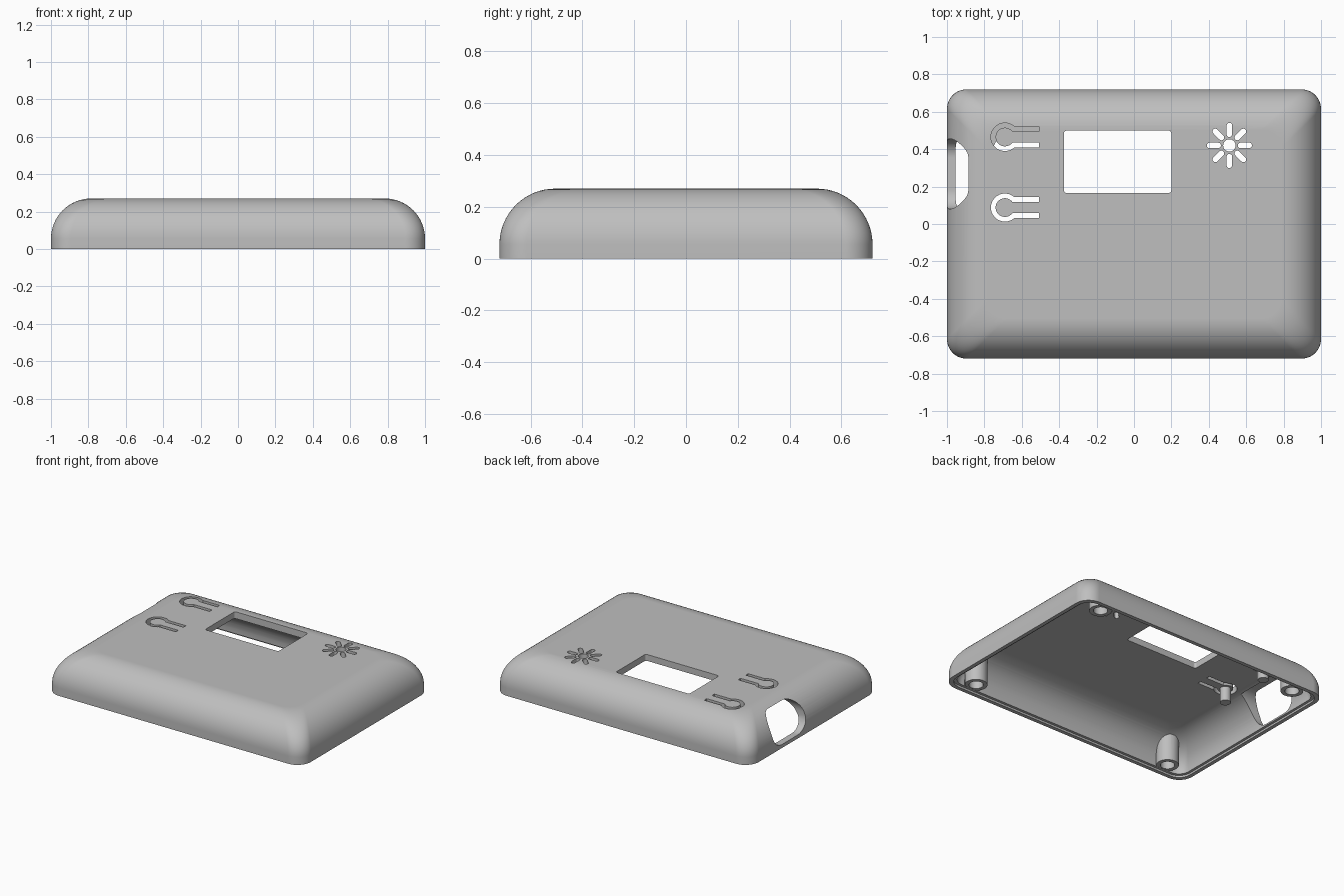
import bpy, bmesh, math
from math import sin, cos, pi, asin
from mathutils import Matrix

cube = bpy.data.objects.get("Cube")
if cube:
    bpy.data.objects.remove(cube, do_unlink=True)

HX, HY, TOP, FILLET = 1.0, 0.72, 0.27, 0.215
WALL = 0.045
CEILING = TOP - WALL

grey = bpy.data.materials.new("light grey plastic")
grey.use_nodes = True
colour = (0.52, 0.52, 0.52, 1)
grey.diffuse_color = colour
grey.node_tree.nodes["Principled BSDF"].inputs["Base Color"].default_value = colour


def arc(cx, cy, r, a0, a1, n):
    return [(cx + r * cos(a0 + (a1 - a0) * i / n), cy + r * sin(a0 + (a1 - a0) * i / n))
            for i in range(n + 1)]


def rounded_rect(hx, hy, r, n=12, cx=0, cy=0):
    pts = []
    for k, (sx, sy) in enumerate([(1, 1), (-1, 1), (-1, -1), (1, -1)]):
        pts += arc(cx + sx * (hx - r), cy + sy * (hy - r), r, k * pi / 2, (k + 1) * pi / 2, n)
    return pts


def circle(cx, cy, r, n=32):
    return arc(cx, cy, r, 0, 2 * pi, n)[:-1]


def loft(name, layers, matrix=None):
    """Closed solid through (outline, z) layers."""
    bm = bmesh.new()
    rings = [[bm.verts.new((x, y, z)) for x, y in pts] for pts, z in layers]
    bm.faces.new(rings[0][::-1])
    bm.faces.new(rings[-1])
    for a, b in zip(rings, rings[1:]):
        for i in range(len(a)):
            j = (i + 1) % len(a)
            bm.faces.new((a[i], a[j], b[j], b[i]))
    bmesh.ops.recalc_face_normals(bm, faces=bm.faces)
    if matrix:
        bm.transform(matrix)
    mesh = bpy.data.meshes.new(name)
    bm.to_mesh(mesh)
    bm.free()
    mesh.materials.append(grey)
    ob = bpy.data.objects.new(name, mesh)
    bpy.context.collection.objects.link(ob)
    return ob


def prism(name, pts, z0, z1, matrix=None):
    return loft(name, [(pts, z0), (pts, z1)], matrix)


def activate(ob):
    bpy.ops.object.select_all(action='DESELECT')
    ob.select_set(True)
    bpy.context.view_layer.objects.active = ob


def cut(target, cutter):
    cutter.hide_render = True
    mod = target.modifiers.new("cut", 'BOOLEAN')
    mod.operation, mod.solver, mod.object = 'DIFFERENCE', 'EXACT', cutter
    activate(target)
    bpy.ops.object.modifier_apply(modifier=mod.name)
    bpy.data.objects.remove(cutter, do_unlink=True)


def dome(name, inset, top, fillet, corner, bottom):
    """Rounded tray solid with a filleted top edge."""
    layers = [(rounded_rect(HX - inset, HY - inset, corner), bottom)]
    for i in range(17):
        a = pi / 2 * i / 16
        d = inset + fillet * (1 - cos(a))
        layers.append((rounded_rect(HX - d, HY - d, corner), top - fillet + fillet * sin(a)))
    return loft(name, layers)


# Shell: outer dome minus a cavity that leaves the screw bosses standing
shell = dome("case_shell", 0, TOP, FILLET, 0.105, 0)
cavity = dome("cavity", WALL, CEILING, FILLET - 0.005, 0.08, -0.1)
BOSSES = [(sx * 0.8, sy * 0.62) for sx in (-1, 1) for sy in (-1, 1)]
for x, y in BOSSES:
    cut(cavity, prism("boss_core", circle(x, y, 0.073), 0.015, 0.4))
cut(shell, cavity)

# Stepped lip around the open bottom
cut(shell, prism("lip", rounded_rect(HX - 0.027, HY - 0.027, 0.09), -0.1, 0.014))

# Screw holes in the bosses
for x, y in BOSSES:
    cut(shell, prism("screw_hole", circle(x, y, 0.046), -0.1, 0.13))

# Display window
cut(shell, prism("window", rounded_rect(0.287, 0.167, 0.015, 4, -0.0875, 0.3325), 0.12, 0.5))

# Cable opening through the right-hand wall
side = Matrix(((0, 0, 1, 0), (1, 0, 0, 0), (0, 1, 0, 0), (0, 0, 0, 1)))
cut(shell, prism("cable_opening", rounded_rect(0.187, 0.11, 0.1, 12, 0.268, 0.135),
                 -1.2, -0.8, side))

# Flexible buttons: keyhole-shaped slots with a peg below each
R_OUT, R_IN, ARM_OUT, ARM_IN, ARM_END = 0.075, 0.05, 0.056, 0.029, 0.182
pegs = []
for by, depth in ((0.465, CEILING - 0.0004), (0.088, 0.15)):
    a, b = asin(ARM_OUT / R_OUT), asin(ARM_IN / R_IN)
    slot = arc(0, 0, R_OUT, a, 2 * pi - a, 28)
    slot += [(ARM_END, -ARM_OUT), (ARM_END, -ARM_IN)]
    slot += arc(0, 0, R_IN, 2 * pi - b, b, 28)
    slot += [(ARM_END, ARM_IN), (ARM_END, ARM_OUT)]
    cut(shell, prism("button_slot", slot, depth, 0.5, Matrix.Translation((-0.69, by, 0))))
    pegs.append(prism("button_peg", circle(-0.69, by, 0.035), 0.124, CEILING + 0.01))

# Sound grille: round hole and eight radial slots
GRILLE = Matrix.Translation((0.51, 0.42, 0))
cut(shell, prism("grille_centre", circle(0, 0, 0.033), 0.1, 0.5, GRILLE))
petal = arc(0.106, 0, 0.015, -pi / 2, pi / 2, 8) + arc(0.06, 0, 0.015, pi / 2, 3 * pi / 2, 8)
for k in range(8):
    cut(shell, prism("grille_slot", petal, 0.1, 0.5, GRILLE @ Matrix.Rotation(k * pi / 4, 4, 'Z')))

# Smooth curved faces, crisp cut edges
for ob in [shell] + pegs:
    activate(ob)
    bpy.ops.object.shade_smooth_by_angle(angle=math.radians(30))
    weighted = ob.modifiers.new("weighted_normals", 'WEIGHTED_NORMAL')
    weighted.keep_sharp = True
